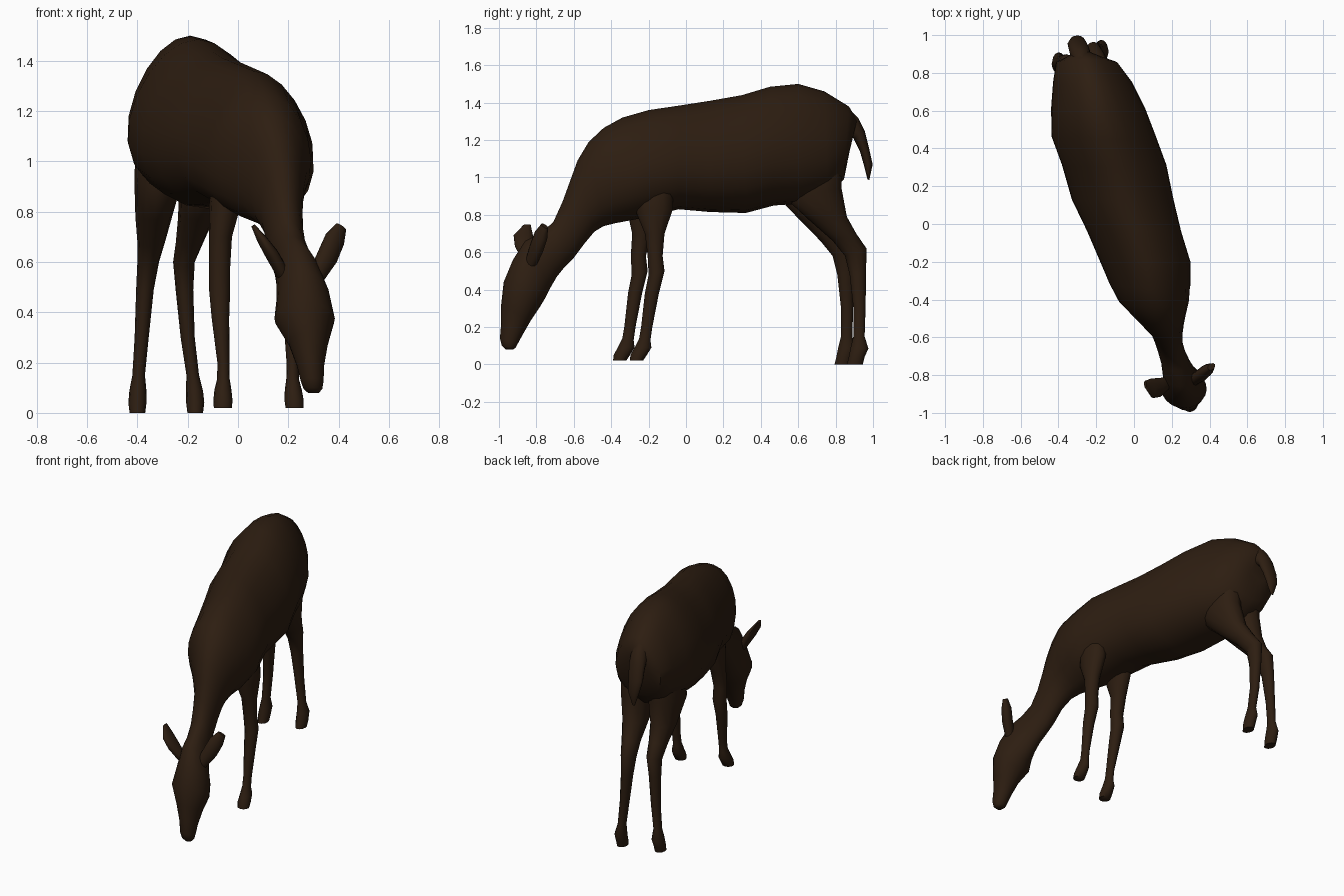
import bpy, bmesh, math
from mathutils import Vector

coat = bpy.data.materials.new("dark_brown_coat")
coat.diffuse_color = (0.026, 0.0125, 0.0055, 1)


def loft(name, rings, n=16):
    """Skin oval rings, each (centre, half axis u, half axis v, egg factor)."""
    bm = bmesh.new()
    loops = []
    for c, u, v, k in rings:
        loop = []
        for i in range(n):
            a = 2 * math.pi * i / n
            loop.append(bm.verts.new(c + u * math.cos(a) + v * math.sin(a) * (1 - k * math.cos(a))))
        loops.append(loop)
    for a, b in zip(loops, loops[1:]):
        for i in range(n):
            j = (i + 1) % n
            bm.faces.new((a[i], a[j], b[j], b[i]))
    bm.faces.new(loops[0])
    bm.faces.new(loops[-1])
    bmesh.ops.recalc_face_normals(bm, faces=bm.faces)
    me = bpy.data.meshes.new(name)
    bm.to_mesh(me)
    bm.free()
    me.materials.append(coat)
    ob = bpy.data.objects.new(name, me)
    bpy.context.collection.objects.link(ob)
    bpy.context.view_layer.objects.active = ob
    ob.select_set(True)
    bpy.ops.object.shade_smooth_by_angle(angle=math.radians(60))
    ob.select_set(False)
    return ob


def side_rings(stations, egg=0.0):
    """Rings from side-view edge points: (y1, z1, y2, z2, centre x, half width)."""
    out = []
    for y1, z1, y2, z2, x, w in stations:
        a, b = Vector((x, y1, z1)), Vector((x, y2, z2))
        out.append(((a + b) / 2, (a - b) / 2, Vector((w, 0, 0)), egg))
    return out


# Trunk: back line, belly line, centre x, half width
trunk = [
    (0.915, 1.31, 0.87, 1.12, -0.27, 0.07),
    (0.87, 1.38, 0.845, 0.99, -0.25, 0.16),
    (0.74, 1.46, 0.76, 0.90, -0.22, 0.205),
    (0.60, 1.50, 0.62, 0.86, -0.19, 0.245),
    (0.45, 1.485, 0.47, 0.85, -0.16, 0.272),
    (0.30, 1.44, 0.32, 0.81, -0.105, 0.272),
    (0.13, 1.41, 0.13, 0.815, -0.06, 0.265),
    (-0.03, 1.385, -0.04, 0.83, 0.0, 0.245),
    (-0.20, 1.36, -0.20, 0.79, 0.06, 0.235),
    (-0.34, 1.32, -0.30, 0.77, 0.085, 0.212),
]
# Chest, neck and head down to the muzzle
neck = [
    (-0.44, 1.265, -0.38, 0.755, 0.105, 0.185),
    (-0.52, 1.19, -0.44, 0.74, 0.132, 0.142),
    (-0.58, 1.09, -0.49, 0.71, 0.155, 0.108),
    (-0.62, 0.98, -0.54, 0.65, 0.174, 0.083),
    (-0.66, 0.87, -0.60, 0.57, 0.185, 0.073),
    (-0.71, 0.76, -0.65, 0.52, 0.20, 0.072),
    (-0.78, 0.70, -0.69, 0.47, 0.22, 0.076),
    (-0.86, 0.66, -0.725, 0.41, 0.24, 0.088),
    (-0.925, 0.56, -0.75, 0.36, 0.26, 0.106),
    (-0.975, 0.44, -0.78, 0.31, 0.265, 0.12),
    (-0.988, 0.32, -0.83, 0.235, 0.28, 0.078),
    (-0.988, 0.22, -0.87, 0.165, 0.288, 0.055),
    (-0.995, 0.14, -0.90, 0.11, 0.295, 0.045),
    (-0.985, 0.10, -0.91, 0.09, 0.298, 0.037),
    (-0.965, 0.08, -0.925, 0.08, 0.30, 0.022),
]
loft("body_and_head", side_rings(trunk, 0.22) + side_rings(neck, 0.05), 20)

# Tail
loft("tail", side_rings([
    (0.80, 1.27, 0.86, 1.375, -0.27, 0.04),
    (0.85, 1.22, 0.92, 1.32, -0.28, 0.055),
    (0.895, 1.21, 0.955, 1.25, -0.29, 0.055),
    (0.93, 1.14, 0.98, 1.15, -0.30, 0.052),
    (0.95, 1.07, 0.998, 1.07, -0.30, 0.038),
    (0.97, 0.99, 0.98, 0.985, -0.30, 0.01),
]), 12)

# Ears: base, middle and tip with flattened sections
def ear(name, points, wide, sizes):
    path = [Vector(p) for p in points]
    axis = (path[-1] - path[0]).normalized()
    wide = Vector(wide)
    wide = (wide - axis * wide.dot(axis)).normalized()
    thin = axis.cross(wide)
    loft(name, [(p, wide * a, thin * b, 0) for p, (a, b) in zip(path, sizes)], 12)

ear("right_ear", [(0.31, -0.83, 0.54), (0.355, -0.80, 0.62), (0.385, -0.775, 0.69),
                  (0.41, -0.755, 0.74)], (0.8, 0.6, 0),
    [(0.035, 0.03), (0.046, 0.034), (0.045, 0.032), (0.026, 0.016)])
ear("left_ear", [(0.18, -0.84, 0.55), (0.135, -0.865, 0.63), (0.095, -0.87, 0.69),
                 (0.06, -0.85, 0.745)], (-0.1, 1, 0),
    [(0.03, 0.026), (0.05, 0.027), (0.052, 0.02), (0.02, 0.008)])

# Legs: shared side profile (front y, z, back y, z, half width)
hind = [
    (0.64, 1.30, 0.76, 1.30, 0.05),
    (0.57, 1.14, 0.83, 1.16, 0.095), (0.52, 0.90, 0.832, 0.94, 0.095),
    (0.66, 0.77, 0.86, 0.79, 0.073), (0.785, 0.66, 0.91, 0.70, 0.055),
    (0.85, 0.58, 0.965, 0.62, 0.043), (0.875, 0.48, 0.963, 0.50, 0.035),
    (0.895, 0.30, 0.96, 0.30, 0.028), (0.895, 0.15, 0.955, 0.15, 0.025),
    (0.88, 0.09, 0.975, 0.085, 0.034), (0.87, 0.04, 0.955, 0.04, 0.036),
    (0.86, 0.0, 0.945, 0.0, 0.031),
]
fore = [
    (-0.24, 1.12, -0.12, 1.12, 0.03),
    (-0.28, 0.97, -0.07, 0.97, 0.07), (-0.27, 0.82, -0.07, 0.83, 0.063),
    (-0.22, 0.70, -0.115, 0.70, 0.046), (-0.205, 0.58, -0.125, 0.58, 0.042),
    (-0.20, 0.48, -0.115, 0.50, 0.042), (-0.22, 0.38, -0.145, 0.38, 0.035),
    (-0.24, 0.20, -0.18, 0.20, 0.024), (-0.25, 0.14, -0.19, 0.13, 0.025),
    (-0.275, 0.09, -0.185, 0.09, 0.034), (-0.297, 0.05, -0.21, 0.05, 0.038),
    (-0.30, 0.02, -0.23, 0.02, 0.036),
]

def leg(name, profile, xs, shift):
    rows = []
    for i, ((y1, z1, y2, z2, w), x) in enumerate(zip(profile, xs)):
        s = shift * min(1, i * 0.25)
        rows.append((y1 + s, z1, y2 + s, z2, x, w))
    loft(name, side_rings(rows), 12)

leg("right_hind_leg", hind, [-0.18, -0.145, -0.14, -0.165, -0.192, -0.215, -0.213,
                             -0.20, -0.18, -0.173, -0.17, -0.17], 0)
leg("left_hind_leg", hind, [-0.26, -0.31, -0.317, -0.335, -0.345, -0.357, -0.37,
                            -0.383, -0.395, -0.398, -0.40, -0.40], -0.066)
leg("right_front_leg", fore, [0.12, 0.18, 0.193, 0.20, 0.205, 0.21, 0.215,
                              0.217, 0.217, 0.22, 0.223, 0.225], 0)
leg("left_front_leg", fore, [0.02, -0.03, -0.052, -0.07, -0.073, -0.073, -0.07,
                             -0.058, -0.058, -0.06, -0.06, -0.06], -0.09)
